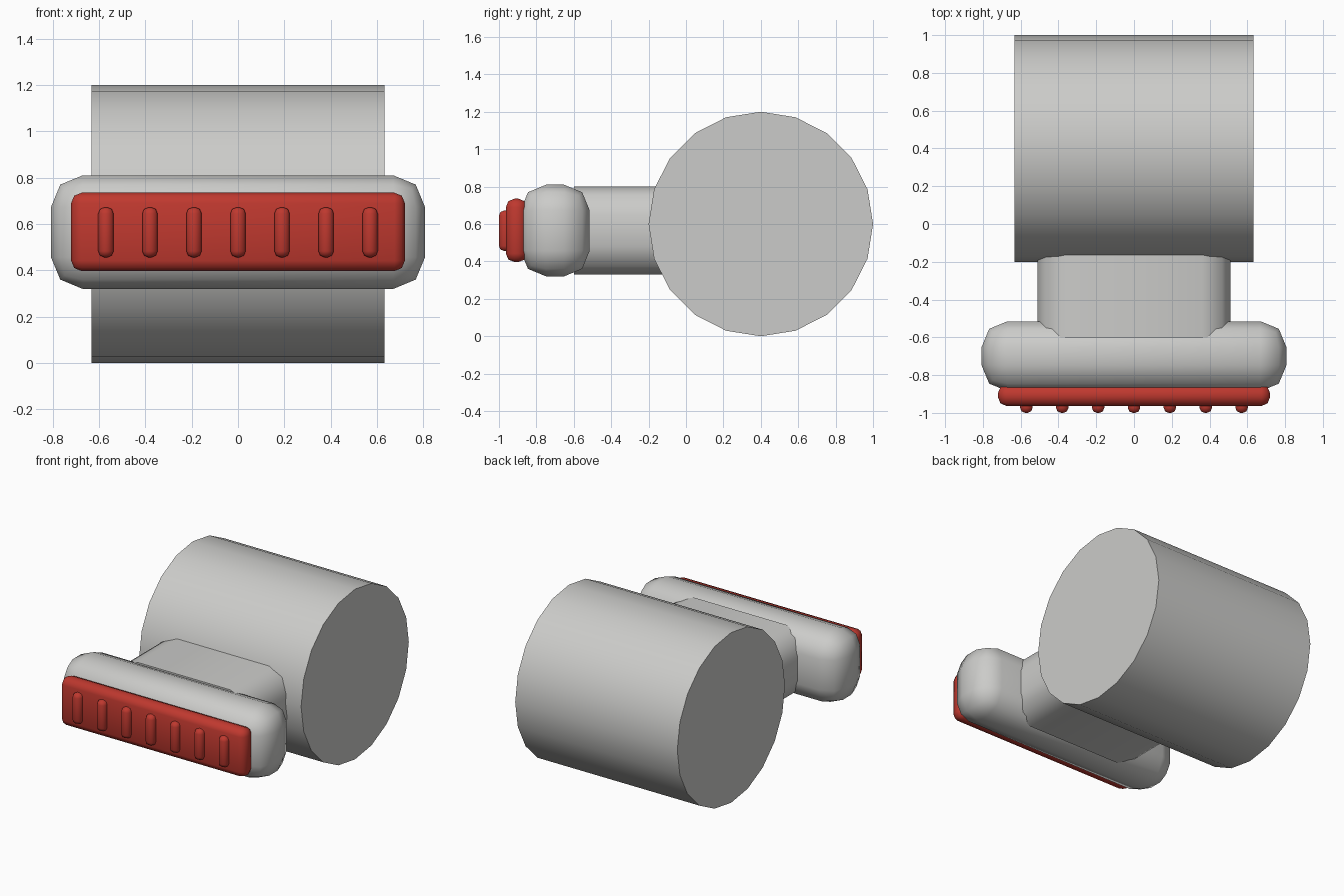
import bpy, bmesh, math
from mathutils import Matrix, Vector

if "Cube" in bpy.data.objects:
    bpy.data.objects.remove(bpy.data.objects["Cube"])


def material(name, rgb):
    m = bpy.data.materials.new(name)
    m.diffuse_color = (*rgb, 1)
    m.use_nodes = True
    m.node_tree.nodes["Principled BSDF"].inputs["Base Color"].default_value = m.diffuse_color
    return m


GREY = material("light grey", (0.60, 0.60, 0.585))
RED = material("red", (0.52, 0.04, 0.028))


def finish(bm, name, mat):
    bmesh.ops.recalc_face_normals(bm, faces=bm.faces)
    mesh = bpy.data.meshes.new(name)
    bm.to_mesh(mesh)
    bm.free()
    mesh.materials.append(mat)
    ob = bpy.data.objects.new(name, mesh)
    bpy.context.collection.objects.link(ob)
    bpy.ops.object.select_all(action='DESELECT')
    ob.select_set(True)
    bpy.context.view_layer.objects.active = ob
    bpy.ops.object.shade_smooth_by_angle(angle=math.radians(50))
    return ob


def rounded_box(name, lo, hi, radius, mat, segments=2, only_y=False):
    lo, hi = Vector(lo), Vector(hi)
    bm = bmesh.new()
    bmesh.ops.create_cube(bm, size=1, matrix=Matrix.Translation((lo + hi) / 2)
                          @ Matrix.Diagonal((*(hi - lo), 1)))
    edges = [e for e in bm.edges
             if not only_y or abs(e.verts[0].co.y - e.verts[1].co.y) > 0.01]
    bmesh.ops.bevel(bm, geom=edges, offset=radius, segments=segments,
                    profile=0.5, affect='EDGES')
    return finish(bm, name, mat)


# Main drum, lying along x
bm = bmesh.new()
bmesh.ops.create_cone(bm, cap_ends=True, segments=20, radius1=0.6, radius2=0.6,
                      depth=1.264, matrix=Matrix.Translation((0, 0.4, 0.6))
                      @ Matrix.Rotation(math.pi / 2, 4, 'Y'))
finish(bm, "drum", GREY)

# Neck joining the drum to the front bar
rounded_box("neck", (-0.51, -0.6, 0.33), (0.51, 0.0, 0.80), 0.15, GREY, only_y=True)

# Rounded front bar
rounded_box("front_bar", (-0.807, -0.885, 0.32), (0.807, -0.515, 0.81), 0.137, GREY)

# Red pad and its seven grip ridges
rounded_box("pad", (-0.72, -0.963, 0.397), (0.72, -0.85, 0.735), 0.045, RED)
for i in range(7):
    x = (i - 3) * 0.19
    rounded_box(f"grip_ridge_{i + 1}", (x - 0.033, -1.0, 0.456),
                (x + 0.033, -0.92, 0.672), 0.027, RED)
